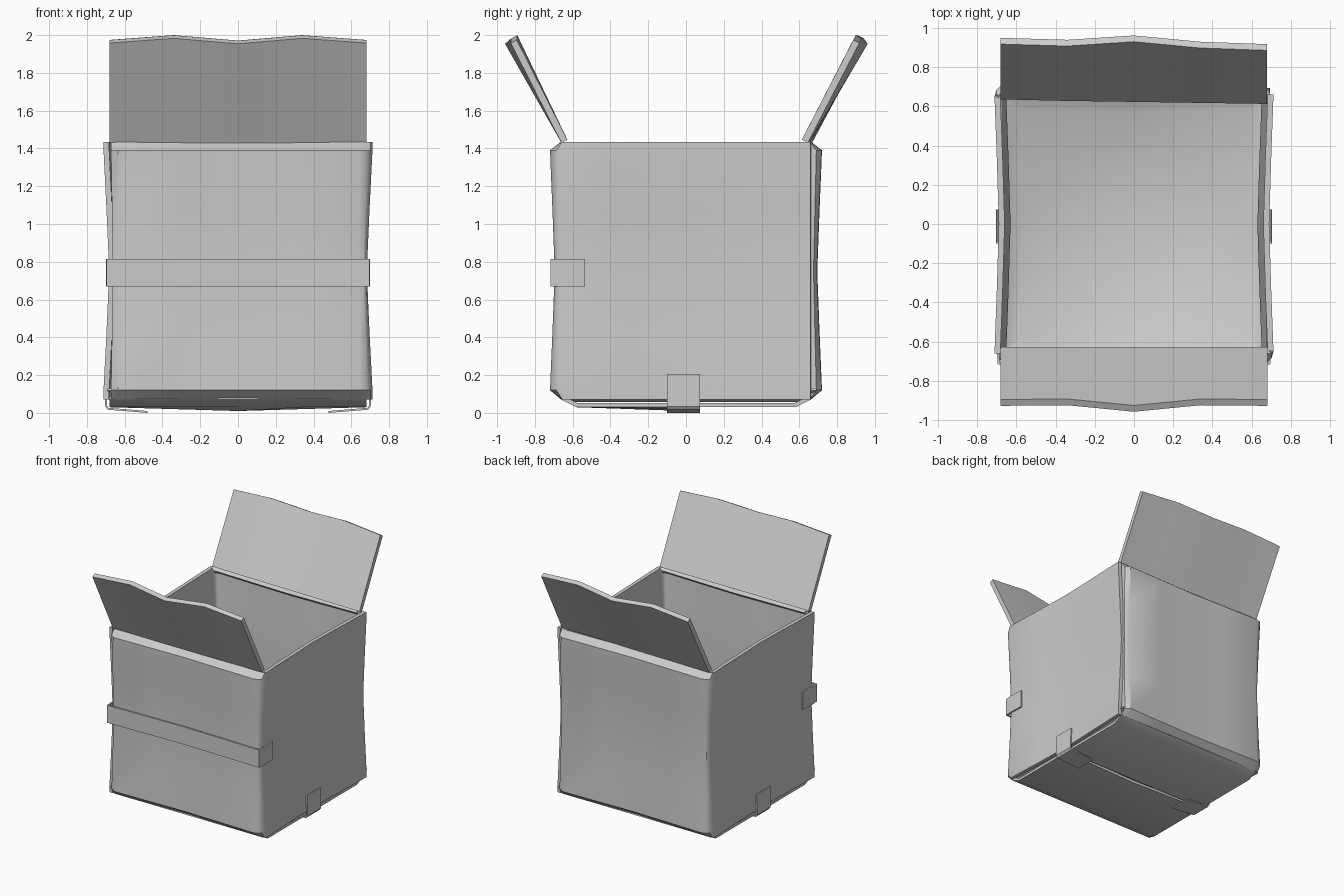
import bpy, bmesh, math

if "Cube" in bpy.data.objects:
    bpy.data.objects.remove(bpy.data.objects["Cube"])


def finish(name, bm, thickness=0.0):
    me = bpy.data.meshes.new(name)
    bm.to_mesh(me)
    bm.free()
    ob = bpy.data.objects.new(name, me)
    bpy.context.collection.objects.link(ob)
    bpy.ops.object.select_all(action='DESELECT')
    ob.select_set(True)
    bpy.context.view_layer.objects.active = ob
    if thickness:
        mod = ob.modifiers.new("thickness", 'SOLIDIFY')
        mod.thickness = thickness
        mod.offset = -1
        mod.use_even_offset = True
        bpy.ops.object.modifier_apply(modifier=mod.name)
    bpy.ops.object.shade_smooth_by_angle(angle=math.radians(35))
    return ob


def sheet(name, rows, thickness, turned=False):
    """Grid of points given as rows; thickened inward. turned = half turn about z."""
    s = -1 if turned else 1
    bm = bmesh.new()
    vs = [[bm.verts.new((s * x, s * y, z)) for x, y, z in row] for row in rows]
    for a, b in zip(vs, vs[1:]):
        for i in range(len(a) - 1):
            bm.faces.new((a[i], a[i + 1], b[i + 1], b[i]))
    return finish(name, bm, thickness)


XS = [-0.68, -0.34, 0, 0.34, 0.68]

# Walls: two L-shaped panels, each a front/back wall bent round into a side wall.
# plan points: x, y, share of the front-wall profile, share of the side-wall profile
plan = [(-0.672, -0.64, 0, 0.3), (-0.672, -0.69, 0.6, 0.3), (-0.635, -0.718, 1, 0.1),
        (-0.32, -0.712, 1, 0), (0, -0.705, 1, 0), (0.32, -0.712, 1, 0),
        (0.64, -0.72, 1, 0), (0.68, -0.708, 0.85, 0.4), (0.702, -0.685, 0.5, 0.8),
        (0.712, -0.65, 0, 1), (0.70, -0.33, 0, 1), (0.69, 0, 0, 1),
        (0.70, 0.33, 0, 1), (0.712, 0.66, 0, 1)]
# profile: height, front inset, side inset
profile = [(0.07, 0.06, 0.0), (0.12, 0.0, 0.0), (0.43, 0.013, 0.016), (0.75, 0.025, 0.03),
           (1.07, 0.013, 0.016), (1.39, 0.0, 0.0), (1.433, 0.055, 0.0)]
wall_rows = [[(x - ws * side if x > 0 else x + ws * side, y + wf * front, z)
              for x, y, wf, ws in plan] for z, front, side in profile]
sheet("front_and_right_wall", wall_rows, 0.03)
sheet("back_and_left_wall", wall_rows, 0.03, True)

# Open top flaps with wavy free edges
tip_z = [1.958, 1.983, 1.954, 1.983, 1.958]


def top_flap(name, hinge_y, tip_y, turned):
    rows = []
    for t in (0, 1):
        rows.append([(x, h + (e - h) * t, 1.43 + (z - 1.43) * t)
                     for x, h, e, z in zip(XS, hinge_y, tip_y, tip_z)])
    sheet(name, rows, 0.036, turned)


top_flap("front_top_flap", [-0.66] * 5, [-0.928, -0.925, -0.958, -0.925, -0.928], False)
top_flap("back_top_flap", [-0.645, -0.65, -0.655, -0.66, -0.668],
         [-0.918, -0.93, -0.962, -0.94, -0.95], True)


# Bottom flaps: the front one sags at the middle seam
def bottom_flap(name, edge_y, sag, turned):
    rows = [[(x, edge_y, 0.03 - sag * (1 - abs(x) / 0.68)) for x in XS],
            [(x, -0.58, 0.03) for x in XS],
            [(x, -0.66, 0.07) for x in XS]]
    sheet(name, rows, 0.022, turned)


bottom_flap("front_bottom_flap", -0.006, 0.02, False)
bottom_flap("back_bottom_flap", -0.006, 0.0, True)

# Inner floor: folded-in flaps with a sloping crease around the edge
bm = bmesh.new()
signs = [(-1, -1), (0, -1), (1, -1), (1, 0), (1, 1), (0, 1), (-1, 1), (-1, 0)]


def loop(hx, hy, bow, z):
    return [bm.verts.new((sx * (hx - bow * (sy == 0)), sy * (hy - bow * (sx == 0)), z))
            for sx, sy in signs]


low, top = loop(0.59, 0.585, 0.02, 0.07), loop(0.69, 0.69, 0.02, 0.13)
bm.faces.new(low)
for i in range(8):
    j = (i + 1) % 8
    bm.faces.new((low[i], top[i], top[j], low[j]))
bmesh.ops.recalc_face_normals(bm, faces=bm.faces)
if sum(f.normal.z for f in bm.faces) < 0:
    bmesh.ops.reverse_faces(bm, faces=bm.faces)
finish("inner_floor", bm, 0.012)

# Tape strip across the front, wrapped onto both sides
tape = [(-0.695, -0.535), (-0.70, -0.655), (-0.695, -0.718), (0, -0.704),
        (0.695, -0.718), (0.70, -0.655), (0.695, -0.535)]
sheet("front_tape", [[(x, y, z) for x, y in tape] for z in (0.67, 0.815)], 0.012)

# Short tape tabs over the two ends of the bottom seam
tab = [(0.48, 0.0), (0.69, 0.017), (0.704, 0.035), (0.703, 0.205)]
for name, turned in (("right_bottom_tape", False), ("left_bottom_tape", True)):
    ya, yb = (-0.1, 0.075) if not turned else (-0.075, 0.1)
    sheet(name, [[(x, y, z) for y in (ya, yb)] for x, z in tab], 0.01, turned)
